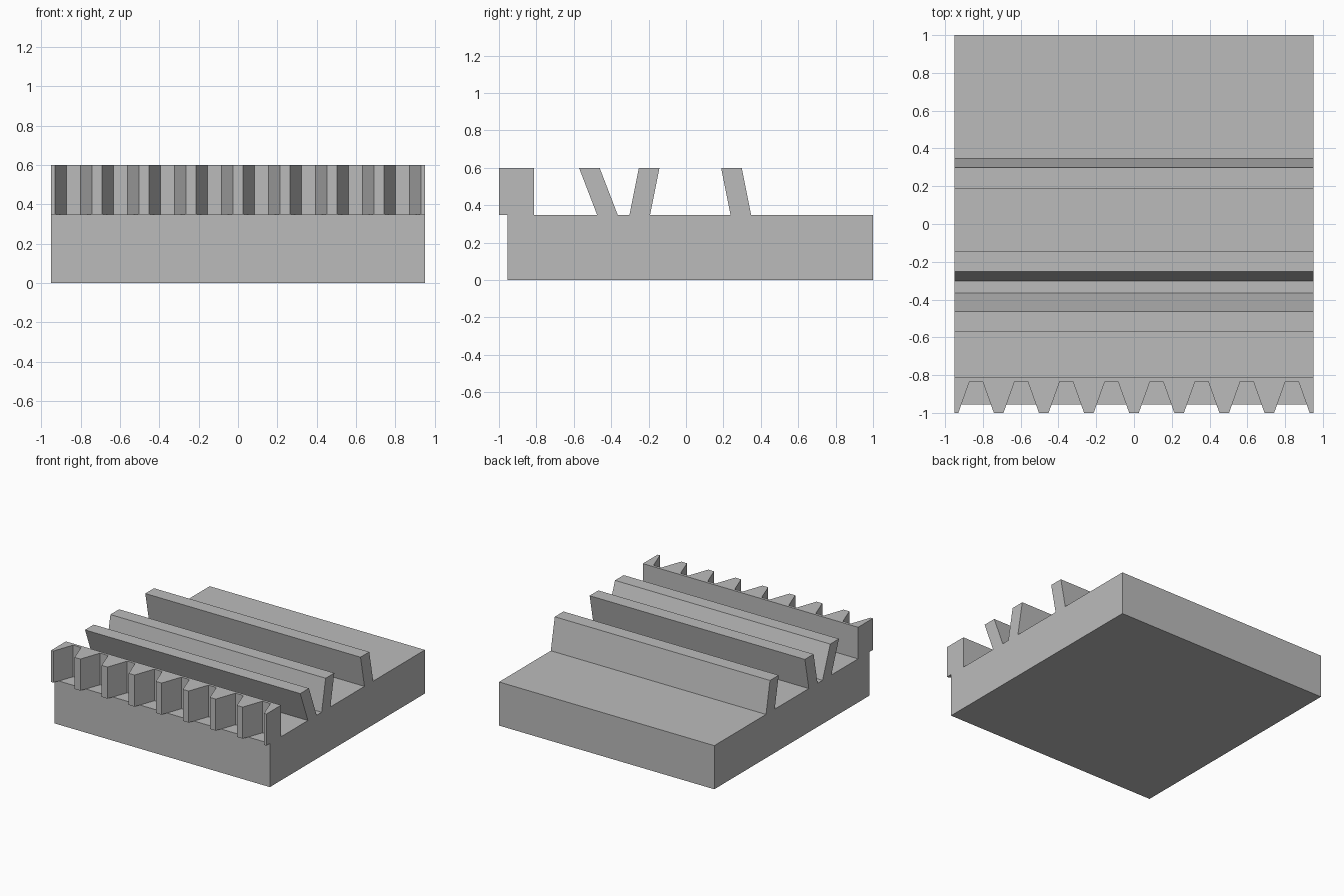
import bpy
import bmesh
from mathutils import Vector

cube = bpy.data.objects.get("Cube")
if cube:
    bpy.data.objects.remove(cube, do_unlink=True)

HALF_X = 0.95      # half width of the block
DECK = 0.348       # top of the block
TOP = 0.6          # top of ribs and rack

grey = bpy.data.materials.new("plain_grey")
grey.use_nodes = True
grey.diffuse_color = (0.5, 0.5, 0.5, 1)
grey.node_tree.nodes["Principled BSDF"].inputs["Base Color"].default_value = grey.diffuse_color


def prism(name, outline, push):
    """Extrude a closed outline along the push vector."""
    bm = bmesh.new()
    face = bm.faces.new([bm.verts.new(p) for p in outline])
    grown = bmesh.ops.extrude_face_region(bm, geom=[face], use_keep_orig=True)
    moved = [v for v in grown["geom"] if isinstance(v, bmesh.types.BMVert)]
    bmesh.ops.translate(bm, verts=moved, vec=Vector(push))
    bmesh.ops.recalc_face_normals(bm, faces=bm.faces)
    mesh = bpy.data.meshes.new(name)
    bm.to_mesh(mesh)
    bm.free()
    mesh.materials.append(grey)
    obj = bpy.data.objects.new(name, mesh)
    bpy.context.collection.objects.link(obj)
    return obj


def across(name, side_profile):
    """Full-width bar from a (y, z) side profile."""
    return prism(name, [(-HALF_X, y, z) for y, z in side_profile], (2 * HALF_X, 0, 0))


# Base block
across("base_block", [(-0.955, 0), (1, 0), (1, DECK), (-0.955, DECK)])

# Slanted ribs: front edge at the foot, front edge at the top
RIB = 0.11
for name, foot, head in (("front_rib", -0.475, -0.572),
                         ("middle_rib", -0.302, -0.252),
                         ("rear_rib", 0.238, 0.188)):
    across(name, [(foot, DECK), (foot + RIB, DECK), (head + RIB, TOP), (head, TOP)])

# Toothed rack: straight back, eight tapered notches along the front
TIP_Y, ROOT_Y, BACK_Y = -1.0, -0.835, -0.813
NOTCHES, FIRST = 8, -0.836
pitch = -2 * FIRST / (NOTCHES - 1)
outline = [(HALF_X, BACK_Y), (-HALF_X, BACK_Y), (-HALF_X, TIP_Y)]
for i in range(NOTCHES):
    x = FIRST + i * pitch
    outline += [(x - 0.094, TIP_Y), (x - 0.035, ROOT_Y),
                (x + 0.035, ROOT_Y), (x + 0.094, TIP_Y)]
outline.append((HALF_X, TIP_Y))
prism("toothed_rack", [(x, y, DECK) for x, y in outline], (0, 0, TOP - DECK))
